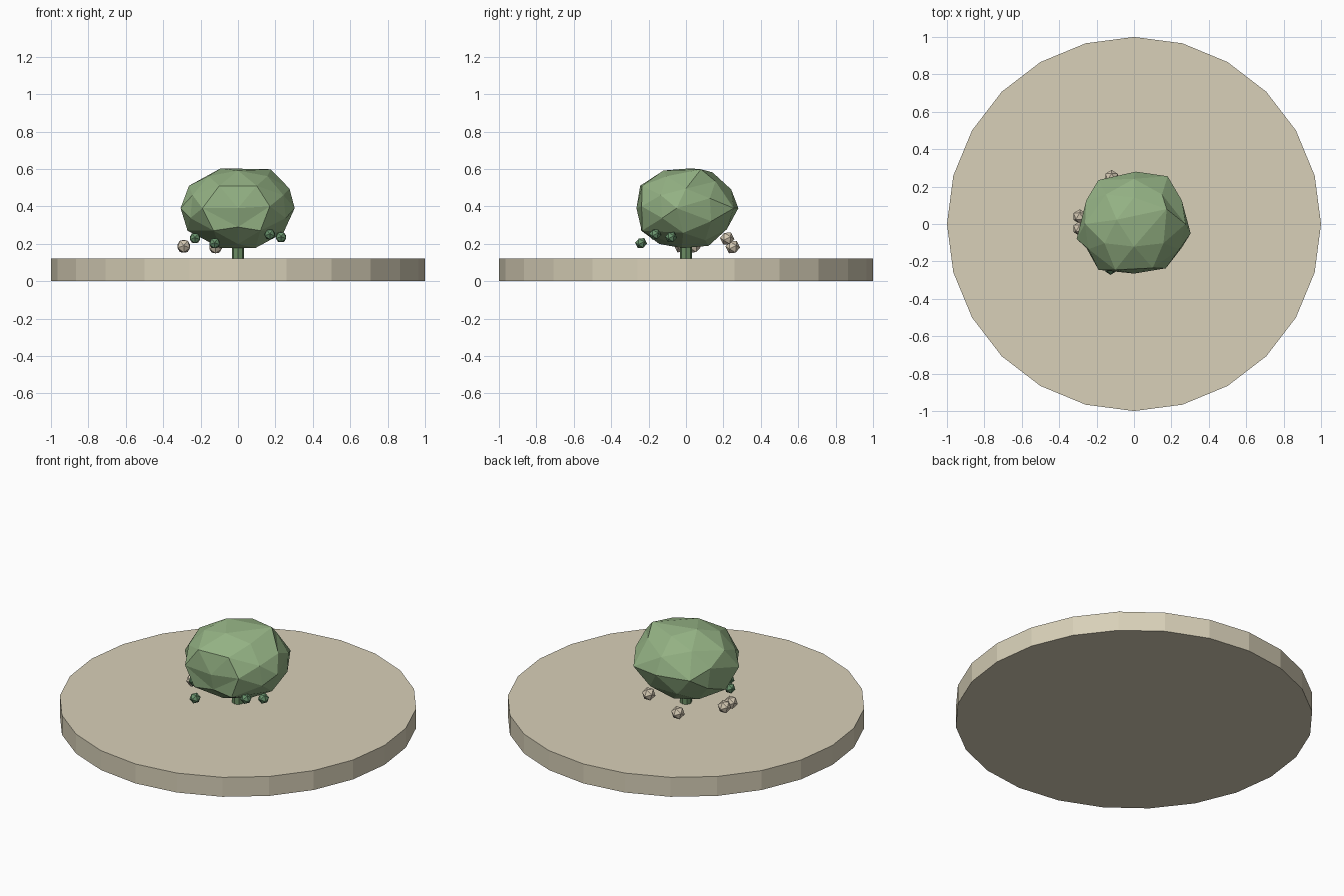
import bpy, bmesh, math
from mathutils import Matrix, Vector

if "Cube" in bpy.data.objects:
    bpy.data.objects.remove(bpy.data.objects["Cube"])


def material(name, *srgb):
    # Convert 8-bit display values to linear
    lin = [((c / 255 + 0.055) / 1.055) ** 2.4 for c in srgb] + [1]
    mat = bpy.data.materials.new(name)
    mat.use_nodes = True
    mat.diffuse_color = lin
    mat.node_tree.nodes["Principled BSDF"].inputs["Base Color"].default_value = lin
    return mat


def finish(name, bm, mat, location=(0, 0, 0)):
    mesh = bpy.data.meshes.new(name)
    bm.to_mesh(mesh)
    bm.free()
    mesh.materials.append(mat)
    obj = bpy.data.objects.new(name, mesh)
    obj.location = location
    bpy.context.collection.objects.link(obj)
    return obj


def cylinder(name, sides, radius, bottom, top, mat):
    bm = bmesh.new()
    bmesh.ops.create_cone(bm, cap_ends=True, segments=sides, radius1=radius,
                          radius2=radius, depth=top - bottom)
    return finish(name, bm, mat, (0, 0, (bottom + top) / 2))


def icosphere(level, radius):
    # Turned so that an edge, not a corner, lies on every axis
    bm = bmesh.new()
    bmesh.ops.create_icosphere(bm, subdivisions=level, radius=radius)
    tilt = math.atan(2) / 2
    turn = Matrix.Rotation(math.pi / 2, 3, "Z") @ Matrix.Rotation(tilt, 3, "Y")
    bmesh.ops.rotate(bm, matrix=turn, verts=bm.verts)
    return bm


sand = material("sand", 216, 208, 184)
leaf = material("leaf_green", 148, 178, 132)
stem = material("stem_green", 108, 142, 100)
bud_green = material("bud_green", 104, 146, 108)
bud_cream = material("bud_cream", 214, 202, 180)

# Round base and stem
cylinder("base_disc", 24, 1, 0, 0.12, sand)
cylinder("stem", 8, 0.033, 0.12, 0.3, stem)

# Faceted foliage, with some corners pulled out of the regular form
bm = icosphere(2, 1)
middle = Vector((0, 0, 0.39))
size = Vector((0.3, 0.27, 0.225))
for v in bm.verts:
    v.co = v.co * size + middle
pulled = [
    # front panel
    (-0.19, -0.245, 0.39), (0.17, -0.237, 0.4), (0, -0.265, 0.39),
    (-0.1, -0.245, 0.51), (0.1, -0.235, 0.51),
    (-0.13, -0.24, 0.27), (0.12, -0.235, 0.27),
    # sides
    (-0.307, -0.08, 0.39), (0.303, -0.05, 0.39),
    (-0.262, 0, 0.51), (0.275, 0, 0.495), (-0.27, 0, 0.27),
    # back and top
    (-0.19, 0.235, 0.39), (0.18, 0.255, 0.39), (0.01, 0.28, 0.39),
    (0.175, 0.08, 0.598),
]
for point in map(Vector, pulled):
    min(bm.verts, key=lambda v: (v.co - point).length).co = point
finish("foliage", bm, leaf)

# Small faceted buds hanging beneath the foliage
buds = {
    "green_bud": (bud_green, 0.032, [
        (-0.23, -0.1, 0.23), (-0.125, -0.24, 0.203),
        (0.23, -0.08, 0.235), (0.17, -0.165, 0.25)]),
    "cream_bud": (bud_cream, 0.039, [
        (-0.12, 0.25, 0.182), (-0.29, 0.04, 0.185),
        (-0.29, -0.025, 0.187), (0.1, 0.22, 0.228)]),
}
for name, (mat, radius, places) in buds.items():
    for i, place in enumerate(places):
        finish(f"{name}_{i + 1}", icosphere(1, radius), mat, place)
